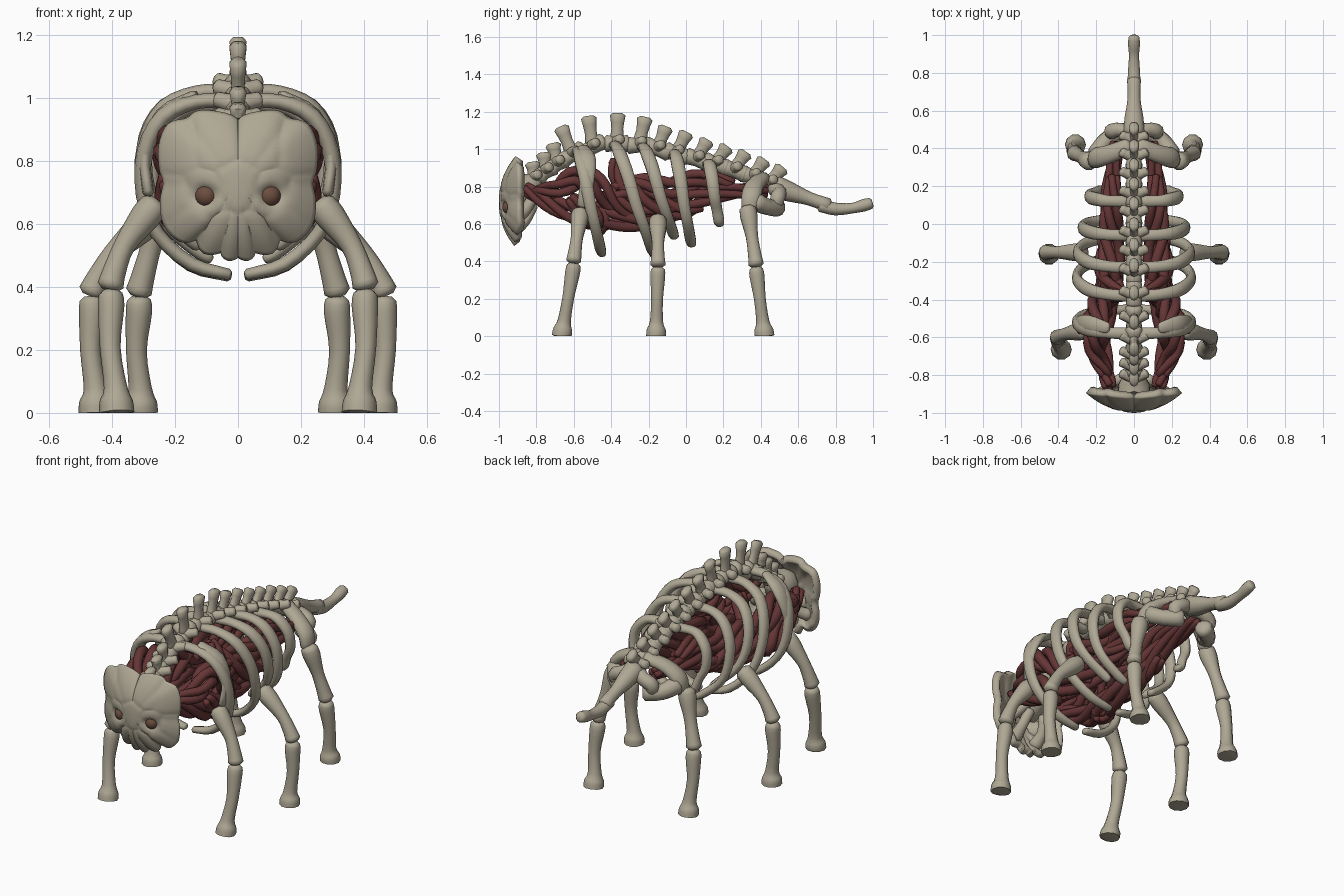
import bpy, bmesh, math
from mathutils import Vector

if "Cube" in bpy.data.objects:
    bpy.data.objects.remove(bpy.data.objects["Cube"])


def material(name, rgb):
    m = bpy.data.materials.new(name)
    m.diffuse_color = (*rgb, 1)
    m.use_nodes = True
    m.node_tree.nodes["Principled BSDF"].inputs["Base Color"].default_value = m.diffuse_color
    return m


BONE = material("bone", (0.43, 0.39, 0.30))
MUSCLE = material("muscle_red", (0.13, 0.036, 0.036))
EYE = material("eye_brown", (0.15, 0.075, 0.05))
X, Y = Vector((1, 0, 0)), Vector((0, 1, 0))


def spline(pts, n):
    """Catmull-Rom through points of any dimension."""
    p = [Vector(q) for q in pts]
    p = [2 * p[0] - p[1]] + p + [2 * p[-1] - p[-2]]
    out = []
    for i in range(1, len(p) - 2):
        a, b, c, d = p[i - 1:i + 3]
        for k in range(n):
            t = k / n
            out.append(0.5 * (2 * b + (c - a) * t + (2 * a - 5 * b + 4 * c - d) * t * t
                              + (3 * b - a - 3 * c + d) * t ** 3))
    return out + [p[-2]]


def frame(path, i, ref):
    t = (path[min(i + 1, len(path) - 1)] - path[max(i - 1, 0)]).normalized()
    u = (ref - t * ref.dot(t)).normalized()
    return t, u, t.cross(u)


def tube(bm, pts, ref=X, su=1, sv=1, sides=10, n=3, mirror=True):
    """Round-ended tube through (x, y, z, radius) points."""
    s = spline(pts, n)
    path, rad = [q.xyz for q in s], [max(q[3], 0.006) for q in s]
    rings = []
    for i, c in enumerate(path):
        t, u, v = frame(path, i, ref)
        r = rad[i]
        if i == 0:
            rings.append((c - t * r * 0.35, u, v, r * 0.6))
        rings.append((c, u, v, r))
        if i == len(path) - 1:
            rings.append((c + t * r * 0.35, u, v, r * 0.6))
    for sx in ((1, -1) if mirror else (1,)):
        vs = []
        for c, u, v, r in rings:
            ring = []
            for k in range(sides):
                a = 2 * math.pi * (k + 0.5) / sides
                q = c + u * math.cos(a) * r * su + v * math.sin(a) * r * sv
                ring.append(bm.verts.new((q.x * sx, q.y, max(q.z, 0))))
            vs.append(ring)
        for a, b in zip(vs, vs[1:]):
            for k in range(sides):
                j = (k + 1) % sides
                bm.faces.new((a[k], a[j], b[j], b[k]))
        bm.faces.new(vs[0])
        bm.faces.new(vs[-1])


def finish(bm, name, mat, angle=62):
    bmesh.ops.recalc_face_normals(bm, faces=bm.faces[:])
    me = bpy.data.meshes.new(name)
    bm.to_mesh(me)
    bm.free()
    ob = bpy.data.objects.new(name, me)
    bpy.context.collection.objects.link(ob)
    me.materials.append(mat)
    bpy.ops.object.select_all(action='DESELECT')
    ob.select_set(True)
    bpy.context.view_layer.objects.active = ob
    bpy.ops.object.shade_smooth_by_angle(angle=math.radians(angle))
    return ob


# Face plate: domed shield split into bony plates by shallow seams
half = [(0, .915), (.04, .94), (.12, .95), (.16, .925), (.215, .91), (.24, .85), (.238, .78), (.225, .73),
        (.235, .67), (.225, .6), (.18, .555), (.13, .56), (.1, .515), (.05, .52), (.03, .495), (0, .505)]
edge = spline(half + [(-x, z) for x, z in half[-2:0:-1]] + [half[0]], 4)[:-1]
plates = [(.07, .85), (.19, .84), (0, .72), (.1, .69), (.2, .68), (.05, .57), (.14, .6)]
plates += [(-x, z) for x, z in plates if x]
bm = bmesh.new()
R = 22
cen = Vector((0, .72))


def plate_vert(p, t):
    d = sorted((p - Vector(c)).length for c in plates)
    y = -0.98 + 0.075 * t ** 2.4 + 0.14 * abs(p.x) ** 1.2
    y += 0.005 * max(0, 1 - (d[1] - d[0]) / 0.03)
    e = (Vector((abs(p.x), p.y)) - Vector((.1, .69))).length
    return bm.verts.new((p.x, y + 0.04 * math.exp(-(e / .036) ** 4), p.y))


mid = plate_vert(cen, 0)
prev = None
for i in range(1, R + 1):
    ring = [plate_vert(cen.lerp(q, i / R), i / R) for q in edge]
    for k in range(len(ring)):
        j = (k + 1) % len(ring)
        bm.faces.new((prev[k], prev[j], ring[j], ring[k]) if prev else (mid, ring[j], ring[k]))
    prev = ring
face = finish(bm, "face_plate", BONE)
mod = face.modifiers.new("thickness", 'SOLIDIFY')
mod.thickness, mod.offset = 0.04, 0

# Eyes
bm = bmesh.new()
for s in (-1, 1):
    q = bmesh.ops.create_uvsphere(bm, u_segments=24, v_segments=16, radius=0.037)["verts"]
    bmesh.ops.translate(bm, verts=q, vec=(.1 * s, -0.945, .69))
finish(bm, "eyes", EYE)

# Skull base and jaw struts behind the face
bm = bmesh.new()
tube(bm, [(0, -.92, .77, .09), (0, -.86, .79, .085), (0, -.80, .83, .05)], mirror=False)
tube(bm, [(.17, -.9, .64, .035), (.13, -.86, .67, .03), (.07, -.82, .74, .03)])
tube(bm, [(.07, -.92, .57, .04), (.07, -.86, .62, .03), (.05, -.82, .70, .03)])
finish(bm, "skull_base", BONE)

# Backbone: bodies, side knobs and upright spines (base y, base z, top y, top z)
bones = [(-.81, .85, -.82, .92), (-.75, .89, -.76, .97), (-.69, .93, -.71, 1.02), (-.61, .98, -.665, 1.11),
         (-.50, 1.02, -.52, 1.165), (-.37, 1.04, -.365, 1.18), (-.25, 1.03, -.22, 1.16),
         (-.15, 1.01, -.11, 1.11), (-.05, .985, 0, 1.08), (.06, .955, .11, 1.04), (.16, .93, .215, 1.005),
         (.26, .895, .315, .975), (.36, .86, .415, .935), (.45, .825, .51, .895)]
bm = bmesh.new()
for y, z, ty, tz in bones:
    h = 0.04 if y < -.65 else 0.055
    tilt = -.6 if y < -.45 else (.35 if y > -.2 else 0)
    tube(bm, [(0, y - h, z + h * tilt - .01, .046), (0, y, z - .01, .038), (0, y + h, z - h * tilt - .01, .046)],
         n=2, mirror=False)
    tube(bm, [(0, y, z, .036), (0, y * .5 + ty * .5, z * .5 + tz * .5, .029), (0, ty, tz, .038)],
         sv=1.1, su=.75, n=2, mirror=False)
    tube(bm, [(.01, y, z, .034), (.045, y + .01, z + .01, .026), (.065, y + .02, z + .015, .026)], ref=Y, n=2)
finish(bm, "backbone", BONE)

# Ribs: top y, top z, half width, end y, end z, end x
bm = bmesh.new()
for y0, z0, w, y1, z1, xe in [(-.58, .99, .30, -.45, .44, .03), (-.38, 1.02, .30, -.17, .435, .03),
                              (-.23, 1.01, .295, -.06, .53, .13), (-.06, .975, .27, .03, .49, .09),
                              (.12, .92, .235, .18, .60, .15)]:
    def at(x, f, dz=0, r=.028):
        return (x, y0 + (y1 - y0) * f, z0 + (z1 - z0) * f + dz, r)
    tube(bm, [at(.03, 0, 0, .034), at(.13, .03, .015, .031), at(w * .78, .14, .03, .036), at(w * .98, .34, .03, .036),
              at(w, .54, 0, .033), at(w * .86, .76, 0, .03), at(max(w * .5, xe + .03), .93, -.005, .03),
              at(xe, 1, 0, .024)], ref=Y, sv=.75, n=3)
finish(bm, "ribs", BONE)

# Shoulder blades over the first ribs
bm = bmesh.new()
tube(bm, [(.14, -.55, 1.01, .03), (.24, -.53, .945, .05), (.295, -.53, .82, .04), (.285, -.55, .70, .035)],
     ref=Y, sv=.5)
finish(bm, "shoulder_blades", BONE)

# Six legs: hip, knee, foot
for name, a, k, f, bow in [("front_legs", (.265, -.565, .66), (.405, -.60, .39), (.385, -.665), .025),
                           ("middle_legs", (.27, -.15, .62), (.465, -.15, .37), (.45, -.16), .03),
                           ("hind_legs", (.235, .33, .68), (.315, .375, .37), (.31, .42), .0)]:
    A, K, F = Vector(a), Vector(k), Vector((*f, 0))
    bm = bmesh.new()
    up, lo = K + Vector((0, 0, .015)), K - Vector((0, 0, .012))
    tube(bm, [(*A, .046), (*(A.lerp(up, .15) + X * bow * .4), .048), (*(A.lerp(up, .5) + X * bow), .034),
              (*(A.lerp(up, .82) + X * bow * .5), .037), (*up, .042)], ref=Y)
    tube(bm, [(*lo, .038), (*lo.lerp(F, .1), .042), (*(lo.lerp(F, .45) + X * .01), .033),
              (*lo.lerp(F, .78), .037), (*lo.lerp(F, .9), .053), (*F, .056)], ref=Y)
    finish(bm, name, BONE)

# Pelvis
bm = bmesh.new()
tube(bm, [(.03, .41, .85, .045), (.13, .37, .81, .05), (.20, .35, .75, .055), (.215, .34, .68, .045)], ref=Y, sv=.7)
tube(bm, [(.20, .37, .72, .05), (.15, .44, .69, .045), (.08, .49, .69, .05)], ref=Y)
tube(bm, [(.02, .47, .79, .04), (.07, .50, .77, .038), (.12, .49, .74, .04), (.10, .48, .69, .035)], ref=Y)
finish(bm, "pelvis", BONE)

# Tail of two long bones
bm = bmesh.new()
tube(bm, [(0, .48, .80, .06), (0, .56, .77, .052), (0, .66, .735, .036), (0, .76, .70, .038)], mirror=False)
tube(bm, [(0, .72, .70, .036), (0, .80, .68, .034), (0, .89, .685, .028), (0, .95, .70, .033), (0, .988, .71, .03)],
     mirror=False)
finish(bm, "tail", BONE)

# Twisted muscle bundles
bundles = [
    [(.13, -.86, .79), (.16, -.74, .72), (.18, -.58, .65), (.14, -.40, .63), (.12, -.17, .64), (.12, 0, .72),
     (.12, .2, .77), (.09, .43, .78)],
    [(.14, -.80, .77), (.20, -.68, .79), (.20, -.58, .85), (.20, -.48, .81), (.17, -.37, .70), (.13, -.2, .61)],
    [(.08, -.38, .94), (.11, -.35, .85), (.14, -.23, .74), (.13, -.05, .68), (.12, .08, .70)],
    [(.17, -.50, .60), (.15, -.42, .72), (.12, -.27, .80), (.12, -.08, .79), (.12, .08, .84), (.11, .25, .81)],
    [(.22, -.62, .74), (.20, -.52, .66), (.17, -.47, .62), (.13, -.45, .57)]]
bm = bmesh.new()
for b, pts in enumerate(bundles):
    path = spline(pts, 4)
    for k in range(4):
        strand = []
        for i, c in enumerate(path):
            t, u, v = frame(path, i, X)
            g = i / (len(path) - 1)
            a = 2 * math.pi * k / 4 + i * 0.34 + b
            spread = 0.02 + 0.026 * math.sin(math.pi * g)
            q = c + u * math.cos(a) * spread + v * math.sin(a) * spread
            strand.append((*q, 0.019 + 0.009 * math.sin(math.pi * g)))
        tube(bm, strand, sides=8, n=1)
finish(bm, "muscle_strands", MUSCLE)
